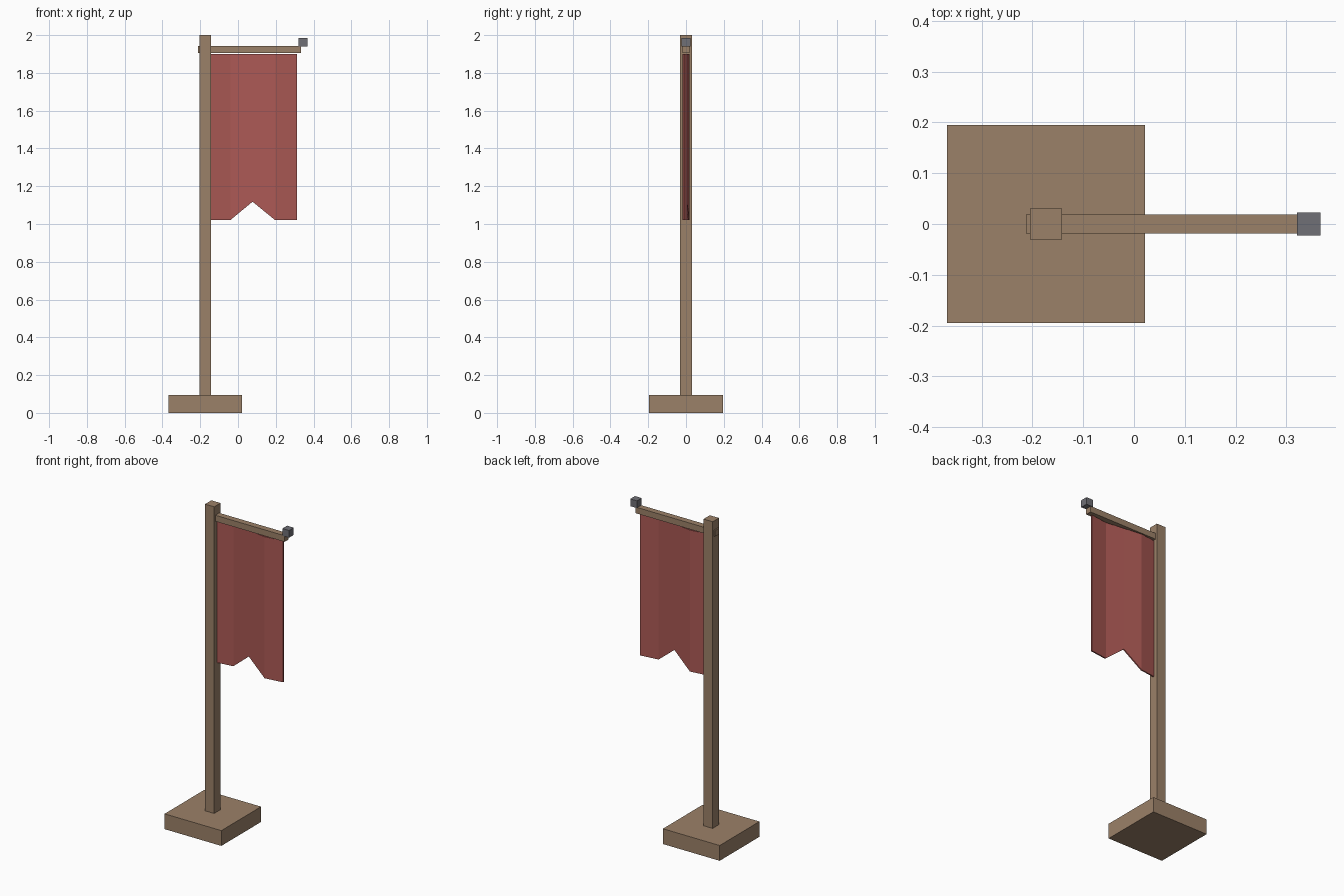
import bpy, bmesh

if "Cube" in bpy.data.objects:
    bpy.data.objects.remove(bpy.data.objects["Cube"])


def material(name, rgb):
    m = bpy.data.materials.new(name)
    m.diffuse_color = (*rgb, 1)
    m.use_nodes = True
    m.node_tree.nodes["Principled BSDF"].inputs["Base Color"].default_value = m.diffuse_color
    return m


wood = material("wood", (0.33, 0.22, 0.14))
red = material("red_cloth", (0.41, 0.10, 0.09))
iron = material("iron", (0.16, 0.16, 0.18))


def finish(name, bm, mat):
    bmesh.ops.recalc_face_normals(bm, faces=bm.faces)
    mesh = bpy.data.meshes.new(name)
    bm.to_mesh(mesh)
    bm.free()
    mesh.materials.append(mat)
    obj = bpy.data.objects.new(name, mesh)
    bpy.context.collection.objects.link(obj)
    return obj


def box(name, lo, hi, mat):
    bm = bmesh.new()
    bmesh.ops.create_cube(bm, size=1)
    for v in bm.verts:
        v.co = [(a + b) / 2 + c * (b - a) for a, b, c in zip(lo, hi, v.co)]
    return finish(name, bm, mat)


# Wooden stand
box("base", (-0.368, -0.195, 0), (0.022, 0.195, 0.095), wood)
box("pole", (-0.205, -0.031, 0.095), (-0.142, 0.031, 2.0), wood)
box("crossbar", (-0.213, -0.019, 1.905), (0.334, 0.019, 1.943), wood)

# Small metal cap on the end of the crossbar
box("finial", (0.321, -0.023, 1.941), (0.367, 0.023, 1.986), iron)

# Folded cloth with a notched hem: (x, y, hem height)
profile = [(-0.158, 0, 1.021), (-0.04, 0.015, 1.021), (0.077, 0, 1.118),
           (0.196, -0.015, 1.021), (0.312, 0, 1.021)]
half = 0.004
bm = bmesh.new()
rings = [[bm.verts.new(p) for p in ((x, y - half, z), (x, y + half, z),
                                    (x, y + half, 1.9), (x, y - half, 1.9))]
         for x, y, z in profile]
for a, b in zip(rings, rings[1:]):
    for i in range(4):
        j = (i + 1) % 4
        bm.faces.new((a[i], a[j], b[j], b[i]))
bm.faces.new(rings[0])
bm.faces.new(rings[-1])
finish("banner_cloth", bm, red)
